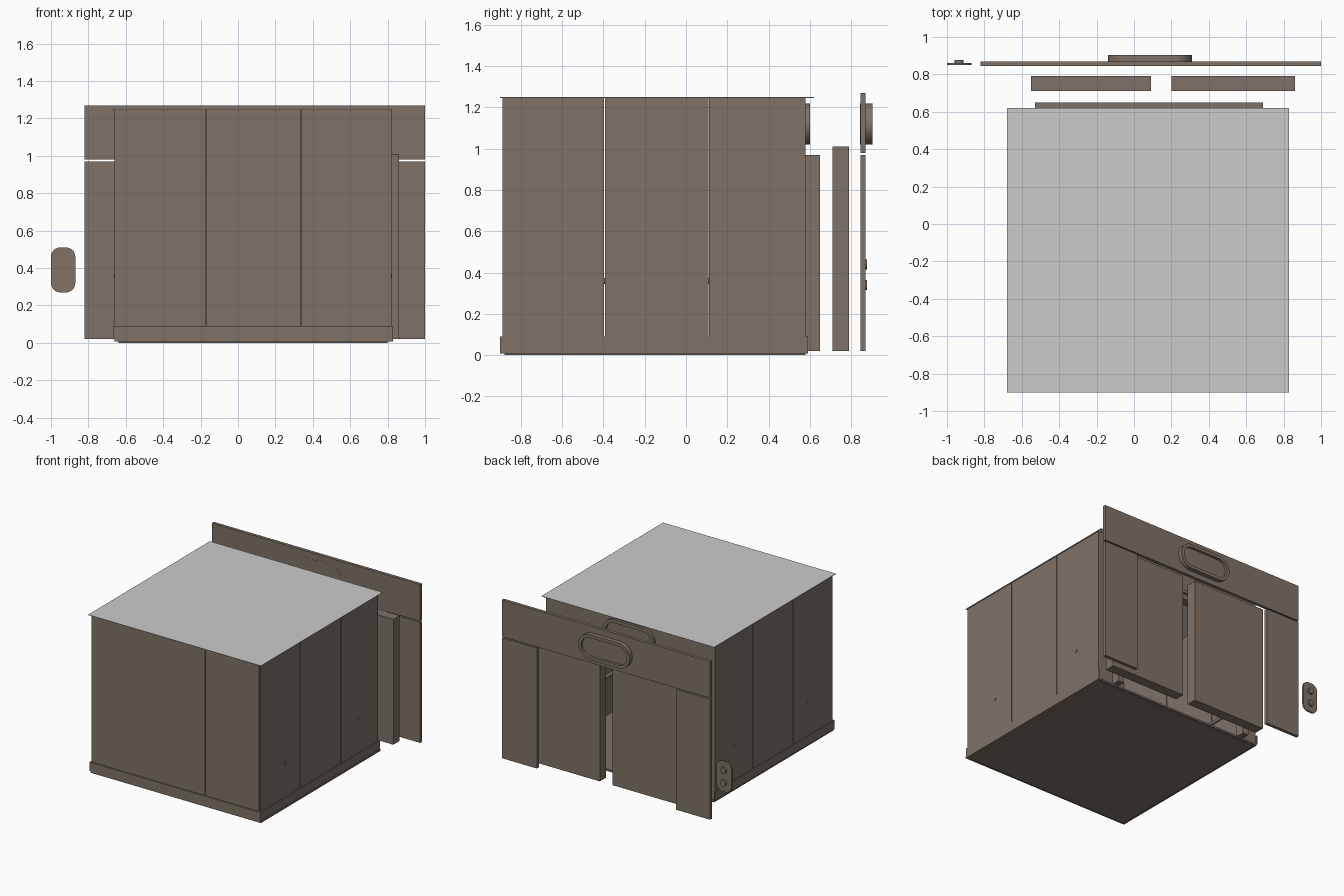
import bpy, bmesh, math

if "Cube" in bpy.data.objects:
    bpy.data.objects.remove(bpy.data.objects["Cube"])

brown = bpy.data.materials.new("brown_metal")
brown.diffuse_color = (0.21, 0.17, 0.14, 1)
brown.use_nodes = True
brown.node_tree.nodes["Principled BSDF"].inputs["Base Color"].default_value = brown.diffuse_color


def finish(name, bm, mat=brown, smooth=False):
    bmesh.ops.recalc_face_normals(bm, faces=bm.faces)
    me = bpy.data.meshes.new(name)
    bm.to_mesh(me)
    bm.free()
    ob = bpy.data.objects.new(name, me)
    bpy.context.collection.objects.link(ob)
    if mat:
        me.materials.append(mat)
    if smooth:
        bpy.ops.object.select_all(action='DESELECT')
        ob.select_set(True)
        bpy.context.view_layer.objects.active = ob
        bpy.ops.object.shade_smooth_by_angle(angle=math.radians(35))
    return ob


def box(name, x, y, z, mat=brown):
    bm = bmesh.new()
    bmesh.ops.create_cube(bm, size=1)
    for v in bm.verts:
        for i, (a, b) in enumerate((x, y, z)):
            v.co[i] = a + (v.co[i] + 0.5) * (b - a)
    return finish(name, bm, mat)


def rounded(w, h, r, steps=10):
    """Outline of a rounded rectangle around the origin."""
    pts = []
    for q, (sx, sz) in enumerate(((1, 1), (-1, 1), (-1, -1), (1, -1))):
        for i in range(steps + 1):
            t = math.pi / 2 * (q + i / steps)
            pts.append((sx * (w / 2 - r) + r * math.cos(t), sz * (h / 2 - r) + r * math.sin(t)))
    return pts


def plate(name, cx, cz, rings):
    """Loft outlines along y: rings = [(width, height, radius, y), ...]."""
    bm = bmesh.new()
    loops = [[bm.verts.new((cx + px, y, cz + pz)) for px, pz in rounded(w, h, r)] for w, h, r, y in rings]
    for a, b in zip(loops, loops[1:]):
        for i in range(len(a)):
            j = (i + 1) % len(a)
            bm.faces.new((a[i], a[j], b[j], b[i]))
    bm.faces.new(loops[0])
    bm.faces.new(loops[-1])
    bmesh.ops.remove_doubles(bm, verts=bm.verts, dist=1e-5)
    return finish(name, bm, smooth=True)


def rod(name, a, b, r):
    """Cylinder along x or y between two points."""
    bm = bmesh.new()
    bmesh.ops.create_cone(bm, cap_ends=True, segments=20, radius1=r, radius2=r,
                          depth=math.dist(a, b))
    along_x = abs(a[0] - b[0]) > abs(a[1] - b[1])
    for v in bm.verts:
        p, q, d = v.co
        m = [(s + t) / 2 for s, t in zip(a, b)]
        v.co = (m[0] + d, m[1] + p, m[2] + q) if along_x else (m[0] + p, m[1] + d, m[2] + q)
    return finish(name, bm, smooth=True)


# Cabin floor with its sill, and the ceiling sheet
box("floor_pan", (-0.64, 0.80), (-0.88, 0.58), (0, 0.012))
box("floor", (-0.66, 0.83), (-0.90, 0.59), (0.008, 0.022))
box("ceiling", (-0.68, 0.83), (-0.90, 0.62), (1.247, 1.25), None)

# Wall panels, three per side with hairline seams
G = 0.002
ys = (-0.89, -0.395, 0.11, 0.58)
xs = (-0.64, -0.172, 0.338, 0.81)
for i in range(3):
    box(f"back_wall_panel_{i}", (xs[i] + G, xs[i + 1] - G), (-0.89, -0.87), (0.02, 1.248))
    for side, x in (("left", (-0.66, -0.64)), ("right", (0.80, 0.82))):
        box(f"{side}_wall_panel_{i}", x, (ys[i] + G, ys[i + 1] - G), (0.02, 1.248))

# Skirting around the outside of the cabin
box("back_skirting", (-0.66, 0.825), (-0.90, -0.888), (0.02, 0.09))
box("left_skirting", (-0.666, -0.658), (-0.90, 0.59), (0.02, 0.09))
box("right_skirting", (0.818, 0.826), (-0.90, 0.59), (0.02, 0.09))

# Entrance wall of the cabin
box("entrance_left", (-0.64, -0.51), (0.56, 0.58), (0.02, 0.97))
box("entrance_right", (0.68, 0.81), (0.56, 0.58), (0.02, 0.97))
box("entrance_transom", (-0.64, 0.81), (0.56, 0.58), (0.97, 1.248))

# Cabin door frame
box("car_frame_left", (-0.53, -0.48), (0.58, 0.65), (0.02, 0.97))
box("car_frame_right", (0.64, 0.69), (0.58, 0.65), (0.02, 0.97))
box("car_frame_header", (-0.48, 0.64), (0.58, 0.65), (0.93, 0.97))

# Handrails with mounts through the side walls
for side, wall, rail in (("left", -0.664, -0.60), ("right", 0.824, 0.76)):
    rod(f"{side}_handrail", (rail, -0.72, 0.36), (rail, 0.45, 0.36), 0.014)
    for k, y in enumerate((-0.58, 0.33)):
        rod(f"{side}_handrail_mount_{k}", (wall, y, 0.36), (rail, y, 0.36), 0.011)

# Landing doors, one partly open
box("landing_door_left", (-0.55, 0.09), (0.71, 0.79), (0.02, 1.01))
box("landing_door_right", (0.20, 0.86), (0.71, 0.79), (0.02, 1.01))

# Landing surround
box("landing_jamb_left", (-0.82, -0.52), (0.845, 0.87), (0.02, 0.97))
box("landing_jamb_right", (0.695, 1.0), (0.845, 0.87), (0.02, 0.97))
box("landing_header", (-0.82, 1.0), (0.845, 0.87), (0.98, 1.27))

# Oval floor indicators with a raised rim
for name, y0, y1 in (("landing_indicator", 0.844, 0.904), ("car_indicator", 0.57, 0.60)):
    plate(name, 0.085, 1.12, [(0.45, 0.20, 0.0999, y0), (0.45, 0.20, 0.0999, y1),
                              (0.40, 0.15, 0.0749, y1), (0.40, 0.15, 0.0749, y1 - 0.02)])

# Call button plate
plate("call_plate", -0.935, 0.39, [(0.13, 0.24, 0.05, 0.85), (0.13, 0.24, 0.05, 0.862)])
for k, z in enumerate((0.44, 0.34)):
    rod(f"call_button_{k}", (-0.935, 0.855, z), (-0.935, 0.876, z), 0.024)
